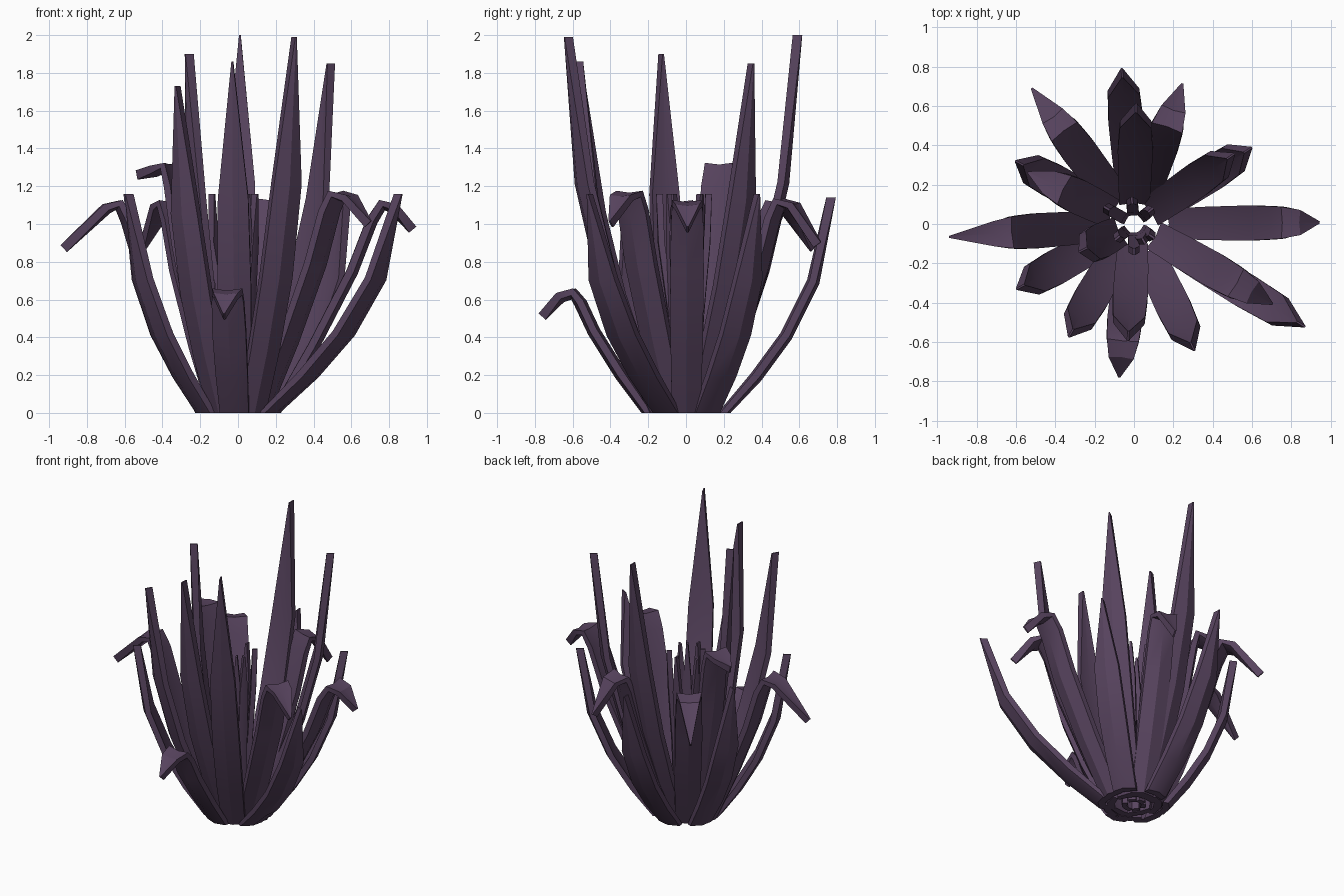
import bpy, bmesh, math
from mathutils import Vector

if "Cube" in bpy.data.objects:
    bpy.data.objects.remove(bpy.data.objects["Cube"])

mat = bpy.data.materials.new("dark purple")
mat.diffuse_color = (0.098, 0.058, 0.115, 1)
mat.use_nodes = True
mat.node_tree.nodes["Principled BSDF"].inputs["Base Color"].default_value = mat.diffuse_color


def leaf(name, az, path, thick=0.05, fold=0.012):
    """Thick folded blade; path = (radius, height, width) stations."""
    a = math.radians(az)
    out = Vector((math.cos(a), math.sin(a), 0))
    side = Vector((-math.sin(a), math.cos(a), 0))
    up = Vector((0, 0, 1))
    bm = bmesh.new()
    rings = []
    for i, (r, z, w) in enumerate(path):
        p, q = path[max(i - 1, 0)], path[min(i + 1, len(path) - 1)]
        t = Vector((q[0] - p[0], q[1] - p[1])).normalized()
        # base is cut level with the ground, tall tips are cut level too
        flat = i == 0 or (i == len(path) - 1 and t.y > 0)
        n = out.copy() if flat else out * t.y - up * t.x
        c = out * r + up * z
        f = fold * min(1, w / 0.15)
        h = thick / 2
        sec = [(-w / 2, h - f), (0, h + f), (w / 2, h - f),
               (w / 2, -h), (0, -h + f), (-w / 2, -h)]
        rings.append([bm.verts.new(c + side * s + n * d) for s, d in sec])
    for A, B in zip(rings, rings[1:]):
        for k in range(6):
            j = (k + 1) % 6
            bm.faces.new((A[k], A[j], B[j], B[k]))
    bm.faces.new(rings[0])
    bm.faces.new(rings[-1])
    bmesh.ops.recalc_face_normals(bm, faces=bm.faces)
    me = bpy.data.meshes.new(name)
    bm.to_mesh(me)
    bm.free()
    me.materials.append(mat)
    ob = bpy.data.objects.new(name, me)
    bpy.context.collection.objects.link(ob)
    bpy.ops.object.select_all(action='DESELECT')
    ob.select_set(True)
    bpy.context.view_layer.objects.active = ob
    bpy.ops.object.shade_smooth_by_angle(angle=math.radians(30))


def upright(name, az, r0, rt, zt, w=0.17):
    prof = [(0, 0, .9), (.3, .17, 1), (.58, .36, 1.05), (.83, .61, .95), (1, 1, .05)]
    rt -= 0.02
    leaf(name, az, [(r0 + (rt - r0) * f, zt * g, w * s) for f, g, s in prof])


def droop(name, az, r0, rp, zp, rt, zt, w=0.17):
    zp -= 0.025
    prof = [(0, 0, .9), (.36, .32, 1), (.72, .68, 1.05), (.9, .92, 1), (1, 1, .95)]
    path = [(r0 + (rp - r0) * f, zp * g, w * s) for f, g, s in prof]
    path += [(rp + 0.07, zp - 0.02, w * .75), (rt - .015, zt + .02, .01)]
    leaf(name, az, path)


# tall and outer arching blades: azimuth, base radius, tip radius, tip height
for i, v in enumerate([
        (-31, .20, 1.01, 1.16), (94.5, .20, .79, 1.14), (33, .20, .71, 1.16),
        (152, .20, .68, 1.16), (209, .20, .68, 1.16),
        (-64.5, .17, .71, 1.99), (240, .17, .66, 1.73),
        (89, .12, .61, 2.0), (-93, .12, .59, 1.86),
        (35, .12, .62, 1.85), (207, .10, .31, 1.90)]):
    upright(f"upright_leaf_{i + 1}", *v)

# drooping blades: azimuth, base radius, bend radius, bend height, tip radius, tip height
for i, v in enumerate([
        (0.5, .19, .76, 1.13, .94, .95), (184, .19, .63, 1.13, .94, .85),
        (-95.5, .20, .60, .66, .78, .49), (-30, .14, .61, 1.18, .81, .98),
        (154, .14, .41, 1.33, .61, 1.24), (127, .15, .60, 1.13, .86, .85),
        (71, .14, .53, 1.14, .75, .87)]):
    droop(f"drooping_leaf_{i + 1}", *v)

# narrow young shoots in the centre
for i, (az, rt) in enumerate([(95, .14), (40, .13), (-35, .13), (-90, .16),
                              (-140, .13), (150, .18), (-60, .12)]):
    leaf(f"young_shoot_{i + 1}", az,
         [(.06, 0, .05), (.075, .5, .06), (rt - .03, .9, .055), (rt - .02, 1.16, .012)],
         0.035, 0.006)
